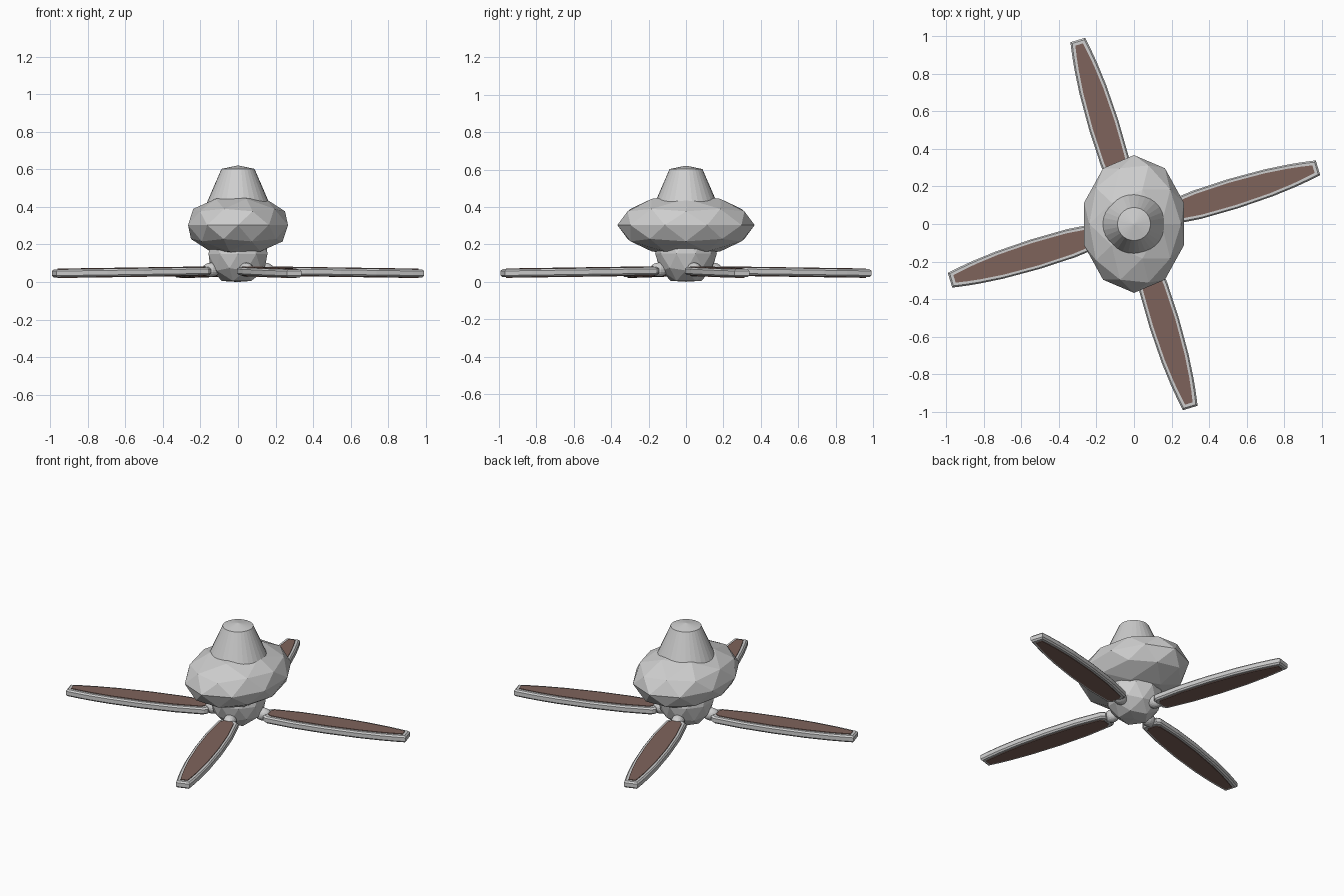
import bpy, bmesh, math
from mathutils import Matrix

if "Cube" in bpy.data.objects:
    bpy.data.objects.remove(bpy.data.objects["Cube"])


def material(name, rgb):
    m = bpy.data.materials.new(name)
    m.diffuse_color = (*rgb, 1)
    m.use_nodes = True
    m.node_tree.nodes["Principled BSDF"].inputs["Base Color"].default_value = m.diffuse_color
    return m


GREY = material("light_grey_metal", (0.62, 0.62, 0.62))
BROWN = material("brown_wood", (0.21, 0.125, 0.105))


def finish(name, bm, mat, matrix=None):
    bmesh.ops.recalc_face_normals(bm, faces=bm.faces)
    me = bpy.data.meshes.new(name)
    bm.to_mesh(me)
    bm.free()
    me.materials.append(mat)
    ob = bpy.data.objects.new(name, me)
    if matrix:
        ob.matrix_world = matrix
    bpy.context.collection.objects.link(ob)
    return ob


def ico(name, scale, z, mat):
    bm = bmesh.new()
    bmesh.ops.create_icosphere(bm, subdivisions=2, radius=1)
    for v in bm.verts:
        v.co.x *= scale[0]
        v.co.y *= scale[1]
        v.co.z = max(0, v.co.z * scale[2] + z)
    return finish(name, bm, mat)


def stack(name, rings, mat, matrix=None):
    """Loft closed rings of points and cap both ends."""
    bm = bmesh.new()
    loops = [[bm.verts.new(p) for p in r] for r in rings]
    n = len(loops[0])
    for a, b in zip(loops, loops[1:]):
        for i in range(n):
            j = (i + 1) % n
            bm.faces.new((a[i], a[j], b[j], b[i]))
    bm.faces.new(loops[0][::-1])
    bm.faces.new(loops[-1])
    return finish(name, bm, mat, matrix)


def circle(r, z, n=32):
    return [(r * math.cos(2 * math.pi * i / n), r * math.sin(2 * math.pi * i / n), z)
            for i in range(n)]


# faceted motor housing and hub below it
ico("motor_housing", (0.28, 0.367, 0.165), 0.303, GREY)
ico("hub", (0.165, 0.165, 0.17), 0.15, GREY)

# ceiling canopy with slightly domed top
stack("canopy", [circle(0.18, 0.39), circle(0.088, 0.603), circle(0.004, 0.62)], GREY)

# blade half outline: distance from the axis, half width
HALF = [(0.165, 0.045), (0.185, 0.062), (0.35, 0.078), (0.55, 0.082),
        (0.75, 0.075), (0.88, 0.063), (0.96, 0.052), (1.025, 0.041)]


def outline(inset, dz):
    """Blade outline shrunk by inset, at height dz from the sloping centre plane."""
    u0, u1 = HALF[0][0], HALF[-1][0]
    pts = []
    for u, w in HALF:
        uu = u0 + inset + (u - u0) * (u1 - u0 - 2 * inset) / (u1 - u0)
        pts.append((uu, w - inset * 0.8, 0.058 - 0.014 * (uu - u0) + dz))
    return pts + [(u, -w, z) for u, w, z in reversed(pts)]


# four blades: chamfered frame, wooden panel and rounded bracket
for k in range(4):
    turn = Matrix.Rotation(math.radians(17 + 90 * k), 4, 'Z')
    stack(f"blade_frame_{k + 1}",
          [outline(0.009, -0.021), outline(0, -0.012), outline(0, 0.012), outline(0.009, 0.021)],
          GREY, turn)
    stack(f"blade_panel_{k + 1}", [outline(0.025, -0.025), outline(0.025, 0.025)], BROWN, turn)
    bm = bmesh.new()
    bmesh.ops.create_uvsphere(bm, u_segments=16, v_segments=10, radius=1)
    bmesh.ops.transform(bm, verts=bm.verts, matrix=Matrix.Translation((0.15, 0, 0.065))
                        @ Matrix.Diagonal((0.05, 0.038, 0.038, 1)))
    finish(f"bracket_{k + 1}", bm, GREY, turn)
